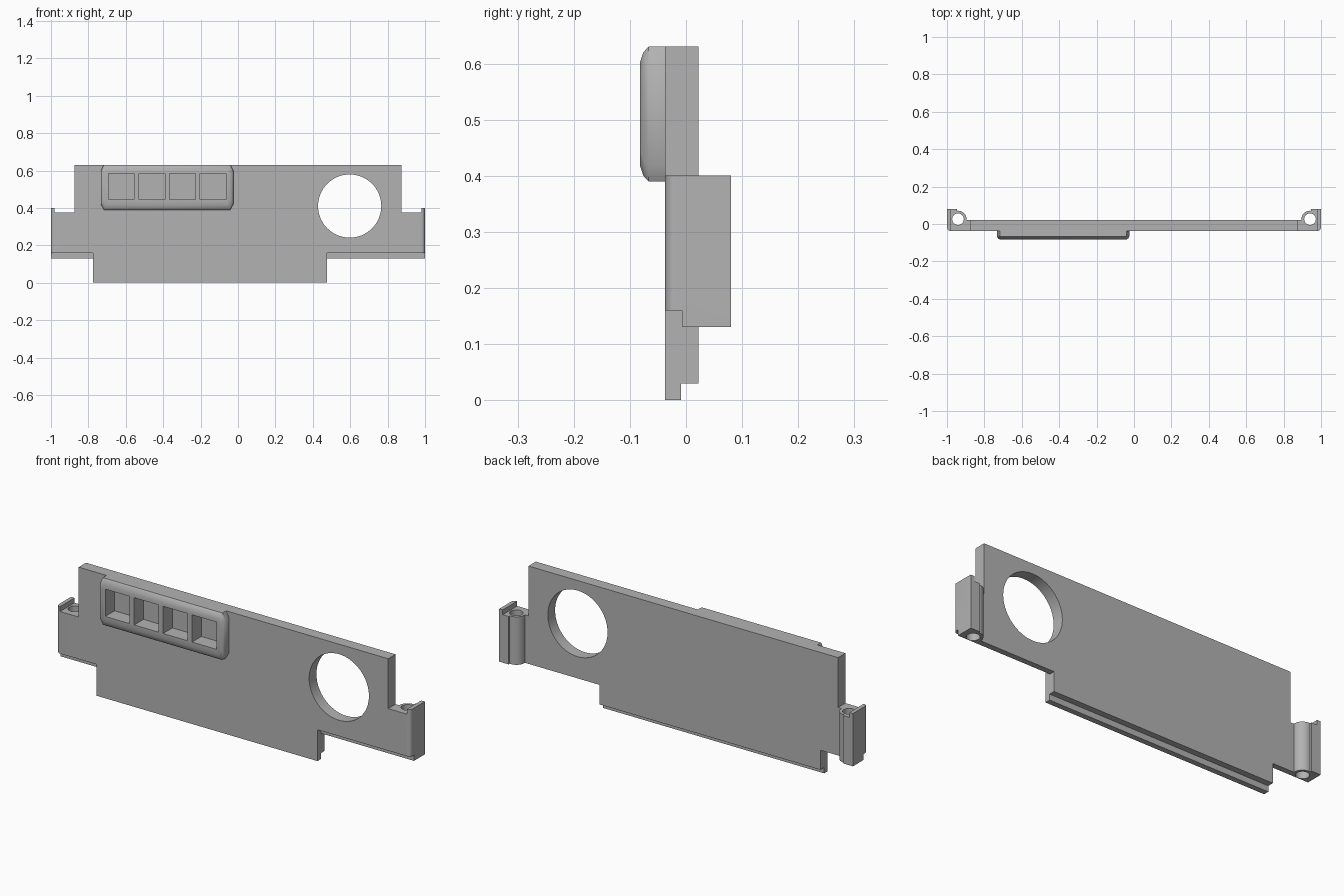
import bpy, bmesh, math

cube = bpy.data.objects.get("Cube")
if cube:
    bpy.data.objects.remove(cube, do_unlink=True)

grey = bpy.data.materials.new("plain grey")
grey.use_nodes = True
grey.diffuse_color = (0.45, 0.45, 0.45, 1)
grey.node_tree.nodes["Principled BSDF"].inputs["Base Color"].default_value = (0.45, 0.45, 0.45, 1)

FRONT, STEP, BACK = -0.037, -0.007, 0.022


def loft(name, rings):
    """Closed solid through rings of equal point count."""
    bm = bmesh.new()
    loops = [[bm.verts.new(p) for p in ring] for ring in rings]
    n = len(loops[0])
    for a, b in zip(loops, loops[1:]):
        for i in range(n):
            j = (i + 1) % n
            bm.faces.new((a[i], a[j], b[j], b[i]))
    bm.faces.new(loops[0])
    bm.faces.new(loops[-1])
    bmesh.ops.recalc_face_normals(bm, faces=bm.faces)
    mesh = bpy.data.meshes.new(name)
    bm.to_mesh(mesh)
    bm.free()
    mesh.materials.append(grey)
    ob = bpy.data.objects.new(name, mesh)
    bpy.context.collection.objects.link(ob)
    return ob


def prism_y(name, pts, y0, y1):
    return loft(name, [[(x, y, z) for x, z in pts] for y in (y0, y1)])


def prism_z(name, pts, z0, z1):
    return loft(name, [[(x, y, z) for x, y in pts] for z in (z0, z1)])


def rect(a0, a1, b0, b1):
    return [(a0, b0), (a1, b0), (a1, b1), (a0, b1)]


def arc(cx, cy, r, start, end, n):
    angles = [math.radians(start + (end - start) * i / n) for i in range(n + 1)]
    return [(cx + r * math.cos(a), cy + r * math.sin(a)) for a in angles]


def circle(cx, cy, r, n=48):
    return arc(cx, cy, r, 0, 360, n)[:-1]


def combine(target, tool, operation):
    mod = target.modifiers.new(operation, 'BOOLEAN')
    mod.operation, mod.solver, mod.object = operation, 'EXACT', tool
    bpy.context.view_layer.objects.active = target
    bpy.ops.object.modifier_apply(modifier=mod.name)
    bpy.data.objects.remove(tool, do_unlink=True)


# Main plate outline with side wings and offset lower tab
panel = prism_y("front_panel", [
    (-0.775, 0), (0.475, 0), (0.475, 0.13), (0.95, 0.13), (0.95, 0.375), (0.875, 0.375),
    (0.875, 0.63), (-0.875, 0.63), (-0.875, 0.375), (-0.95, 0.375), (-0.95, 0.13),
    (-0.775, 0.13)], FRONT, BACK)

# End brackets: rounded outer corner, raised lip and screw boss
for s in (1, -1):
    corner = arc(0.98, FRONT + 0.02, 0.02, -90, 0, 8)
    block = [(0.9, FRONT)] + corner + [(1, 0.08), (0.947, 0.08), (0.947, 0), (0.9, 0)]
    lip = corner + [(1, 0.08), (0.98, 0.08)]
    for name, pts, top in (("bracket", block, 0.375), ("bracket_lip", lip, 0.4),
                           ("screw_boss", circle(0.941, 0.025, 0.046), 0.375)):
        combine(panel, prism_z(name, [(s * x, y) for x, y in pts], 0.13, top), 'UNION')


# Raised bezel with chamfered corners and front edge
def bezel_ring(y, inset):
    x0, x1 = -0.733 + inset * 0.5, -0.025 - inset * 0.5
    z0, z1 = 0.39 + inset, 0.63 - inset
    c, d = 0.016, 0.03
    pts = [(x0 + c, z0), (x1 - c, z0), (x1, z0 + d), (x1, z1 - d),
           (x1 - c, z1), (x0 + c, z1), (x0, z1 - d), (x0, z0 + d)]
    return [(x, y, z) for x, z in pts]


bezel = loft("bezel", [bezel_ring(-0.02, 0), bezel_ring(-0.067, 0),
                       bezel_ring(-0.076, 0.01), bezel_ring(-0.082, 0.028)])
combine(panel, bezel, 'UNION')

# Cuts: round opening, four pockets, screw holes and rebates
cuts = [prism_y("round_cut", circle(0.597, 0.41, 0.169, 64), -0.2, 0.2),
        prism_y("tab_rebate", rect(-0.9, 0.6, -0.1, 0.03), -0.009, 0.2),
        prism_y("wing_rebate_left", rect(0.475, 1.1, 0.1, 0.16), -0.2, STEP),
        prism_y("wing_rebate_right", rect(-1.1, -0.775, 0.1, 0.16), -0.2, STEP)]
for i in range(4):
    x = -0.693 + 0.1635 * i
    cuts.append(prism_y("pocket_cut", rect(x, x + 0.138, 0.444, 0.583), -0.2, STEP))
for s in (1, -1):
    cuts.append(prism_z("screw_cut", circle(s * 0.941, 0.026, 0.031, 32), 0, 0.5))
for cut in cuts:
    combine(panel, cut, 'DIFFERENCE')

# Smooth curved walls, sharp edges elsewhere
bpy.ops.object.select_all(action='DESELECT')
panel.select_set(True)
bpy.context.view_layer.objects.active = panel
bpy.ops.object.shade_smooth_by_angle(angle=math.radians(35))
